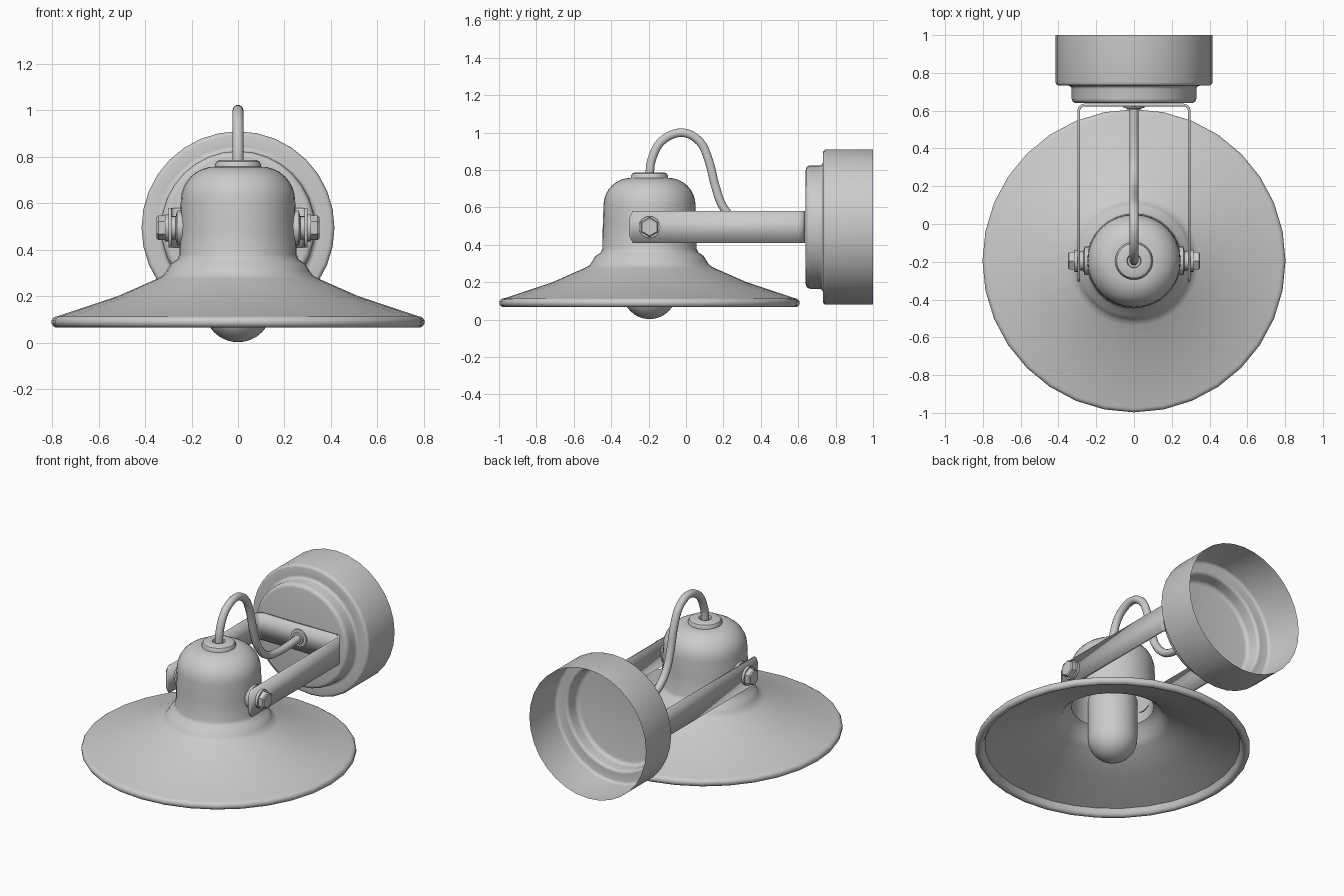
import bpy, bmesh, math
from mathutils import Matrix, Vector

if "Cube" in bpy.data.objects:
    bpy.data.objects.remove(bpy.data.objects["Cube"])

GREY = (0.6, 0.6, 0.6, 1)
metal = bpy.data.materials.new("light grey metal")
metal.use_nodes = True
metal.diffuse_color = GREY
metal.node_tree.nodes["Principled BSDF"].inputs["Base Color"].default_value = GREY

LAMP_Y = -0.195      # axis of the shade
ARM_Z = 0.495        # height of the bracket and wall mount


def finish(obj, angle=35):
    obj.data.materials.append(metal)
    bpy.ops.object.select_all(action='DESELECT')
    obj.select_set(True)
    bpy.context.view_layer.objects.active = obj
    bpy.ops.object.shade_smooth_by_angle(angle=math.radians(angle))
    return obj


def add_mesh(name, bm):
    mesh = bpy.data.meshes.new(name)
    bm.to_mesh(mesh)
    bm.free()
    obj = bpy.data.objects.new(name, mesh)
    bpy.context.collection.objects.link(obj)
    return obj


def lathe(name, profile, matrix, sides=32, angle=35):
    """Spin (radius, height) points around local z, then place the result."""
    bm = bmesh.new()
    verts = [bm.verts.new((r, 0, h)) for r, h in profile]
    edges = [bm.edges.new(pair) for pair in zip(verts, verts[1:])]
    bmesh.ops.spin(bm, geom=verts + edges, cent=(0, 0, 0), axis=(0, 0, 1),
                   angle=math.tau, steps=sides, use_duplicate=False)
    bmesh.ops.remove_doubles(bm, verts=bm.verts, dist=0.0005)
    bmesh.ops.recalc_face_normals(bm, faces=bm.faces)
    bm.transform(matrix)
    return finish(add_mesh(name, bm), angle)


def arc(cx, cy, radius, start, end, steps):
    """Points on an arc, with angles in degrees."""
    angles = [math.radians(start + (end - start) * i / steps) for i in range(steps + 1)]
    return [(cx + radius * math.cos(a), cy + radius * math.sin(a)) for a in angles]


upright = Matrix.Translation((0, LAMP_Y, 0))

# Shade: bell, flared skirt, rolled rim and inner wall
bell = [(0, 0.758), (0.1, 0.758)] + arc(0.1, 0.612, 0.146, 80, 0, 7)
neck = [(0.25, 0.5), (0.252, 0.38), (0.26, 0.36), (0.29, 0.34), (0.308, 0.31), (0.322, 0.29)]
skirt = [(0.345, 0.277), (0.52, 0.2), (0.775, 0.115)]
rim = arc(0.779, 0.09, 0.024, 75, -165, 8)
inner = [(0.745, 0.108), (0.51, 0.187), (0.335, 0.262), (0.3, 0.29), (0.28, 0.325),
         (0.24, 0.36), (0.235, 0.5), (0.23, 0.61), (0.19, 0.7), (0.1, 0.742), (0, 0.742)]
lathe("shade", bell + neck + skirt + rim + inner, upright)

# Collar where the cable enters the shade
lathe("cable_collar", [(0.1, 0.75), (0.1, 0.765), (0.092, 0.781), (0.08, 0.787),
                       (0.038, 0.787), (0.034, 0.77), (0, 0.77)], upright)

# Bulb with a domed lower end, and its holder
dome = arc(0, 0.148, 0.145, -90, 0, 8)
lathe("bulb", dome + [(0.145, 0.4), (0.12, 0.46), (0, 0.46)], upright)
lathe("bulb_holder", [(0, 0.45), (0.1, 0.45), (0.1, 0.745), (0, 0.745)], upright)

# Wall mount: stepped cup, open towards the wall
facing_wall = Matrix.Translation((0, 0, ARM_Z)) @ Matrix.Rotation(-math.pi / 2, 4, 'X')
cup = [(0.415, 1.0), (0.415, 0.75)] + arc(0.397, 0.75, 0.018, 0, -90, 3)
cup += [(0.35, 0.732)] + arc(0.348, 0.714, 0.018, 90, 180, 3)
cup += arc(0.305, 0.665, 0.025, 0, -90, 4) + [(0, 0.64)]
lathe("wall_mount", cup, facing_wall)

# Bracket: bent strap with clipped ends
half = [(0.292, -0.305, 0.045), (0.292, -0.285, 0.085), (0.292, 0.6, 0.085)]
half += [(x, y, 0.085) for x, y in arc(0.262, 0.6, 0.03, 15, 90, 5)]
path = half + [(-x, y, h) for x, y, h in reversed(half)]
bm = bmesh.new()
columns = [[bm.verts.new((x, y, ARM_Z + s * h)) for s in (-1, 1)] for x, y, h in path]
for (a, b), (c, d) in zip(columns, columns[1:]):
    bm.faces.new((a, c, d, b))
bracket = add_mesh("bracket", bm)
thick = bracket.modifiers.new("thickness", 'SOLIDIFY')
thick.thickness = 0.014
thick.offset = 0
finish(bracket, 30)

# Pivot bolts on both sides
for side, label in ((1, "left"), (-1, "right")):
    across = (Matrix.Translation((0, LAMP_Y, ARM_Z))
              @ Matrix.Rotation(side * math.pi / 2, 4, 'Y'))
    lathe(label + "_spacer", [(0, 0.23), (0.075, 0.23), (0.075, 0.262), (0.05, 0.268),
                              (0.05, 0.287), (0, 0.287)], across, 24)
    lathe(label + "_washer", [(0, 0.295), (0.058, 0.295), (0.058, 0.315), (0, 0.315)],
          across, 24)
    lathe(label + "_bolt_head", [(0, 0.31), (0.053, 0.31), (0.053, 0.343),
                                 (0.046, 0.35), (0, 0.35)], across, 6, 20)

# Cable looping from the collar to the wall bracket
route = [(-0.195, 0.76), (-0.185, 0.85), (-0.13, 0.955), (-0.02, 1.0), (0.075, 0.95),
         (0.125, 0.84), (0.155, 0.72), (0.2, 0.6), (0.29, 0.51), (0.42, 0.485), (0.63, 0.495)]
curve = bpy.data.curves.new("cable", 'CURVE')
curve.dimensions = '3D'
curve.bevel_depth = 0.024
curve.bevel_resolution = 3
curve.resolution_u = 5
curve.use_fill_caps = True
spline = curve.splines.new('BEZIER')
spline.bezier_points.add(len(route) - 1)
for i, (point, (y, z)) in enumerate(zip(spline.bezier_points, route)):
    here = Vector((0, y, z))
    before = Vector((0, *route[max(i - 1, 0)]))
    after = Vector((0, *route[min(i + 1, len(route) - 1)]))
    tangent = (after - before).normalized()
    point.co = here
    point.handle_left_type = point.handle_right_type = 'FREE'
    point.handle_left = here - tangent * (here - before).length / 3
    point.handle_right = here + tangent * (after - here).length / 3
cable = bpy.data.objects.new("cable", curve)
bpy.context.collection.objects.link(cable)
bpy.ops.object.select_all(action='DESELECT')
cable.select_set(True)
bpy.context.view_layer.objects.active = cable
bpy.ops.object.convert(target='MESH')
finish(bpy.context.view_layer.objects.active, 40)

# Grommet where the cable meets the bracket
lathe("cable_grommet", [(0, 0.605), (0.035, 0.605), (0.038, 0.612), (0.055, 0.614),
                        (0.055, 0.628), (0, 0.628)], facing_wall, 24)
